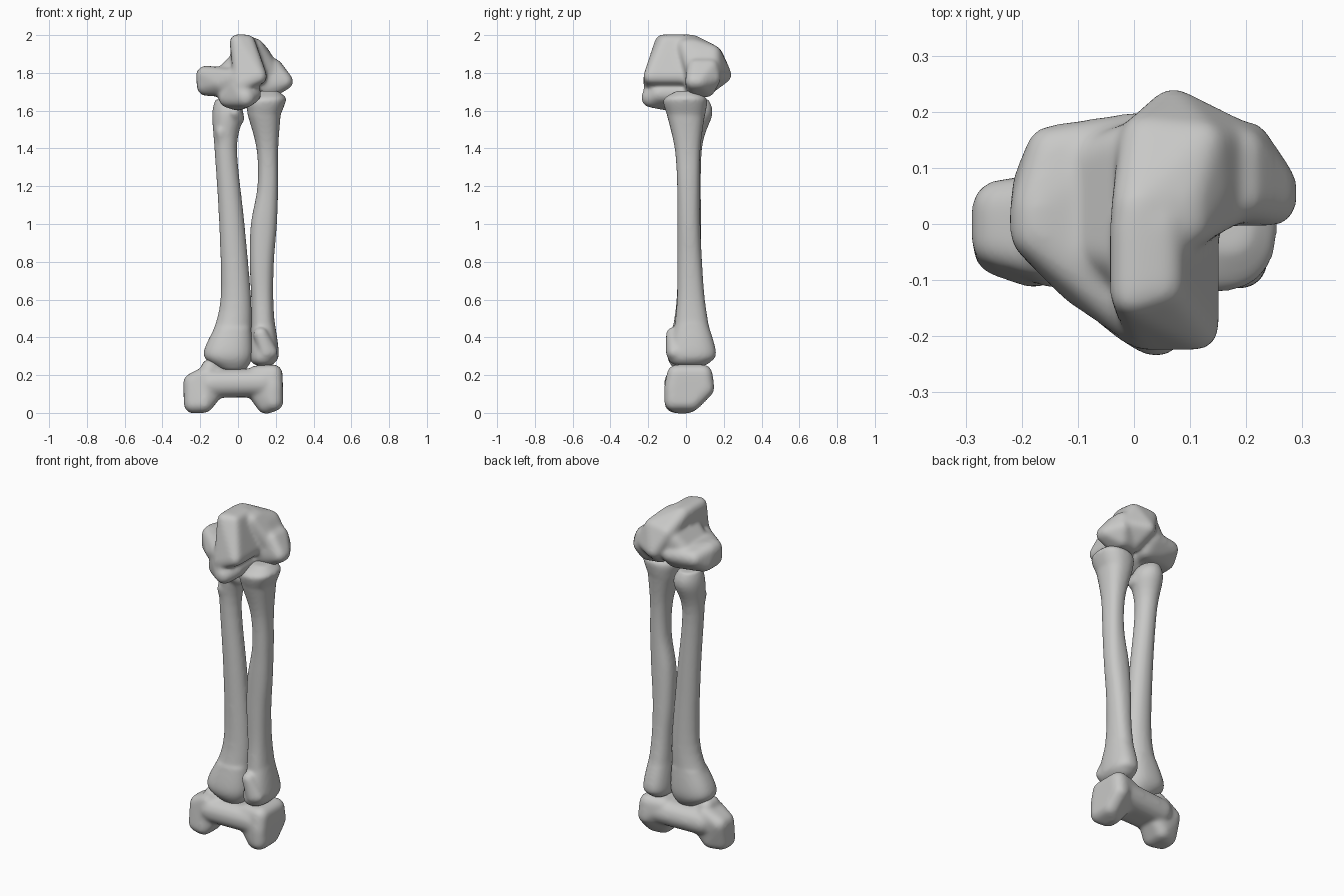
import bpy, bmesh, math
from mathutils import Vector

bone_grey = bpy.data.materials.new("bone_grey")
bone_grey.diffuse_color = (0.58, 0.58, 0.57, 1)

# evenly spread unit directions, used to round every hull corner
DIRS = []
for i in range(90):
    h = 1 - 2 * (i + 0.5) / 90
    a = i * 2.399963
    s = math.sqrt(1 - h * h)
    DIRS.append(Vector((s * math.cos(a), s * math.sin(a), h)))


def lobe(bm, r, *rods):
    """Convex skin around front-to-back rods (x, z, y front, y back)."""
    verts = [bm.verts.new(Vector((x, y, z)) + d * r)
             for x, z, y0, y1 in rods for y in (y0, y1) for d in DIRS]
    bmesh.ops.convex_hull(bm, input=verts)
    loose = [v for v in bm.verts if not v.link_faces]
    bmesh.ops.delete(bm, geom=loose, context='VERTS')


def spline(p0, p1, p2, p3, t):
    return [0.5 * (2 * b + (c - a) * t + (2 * a - 5 * b + 4 * c - d) * t * t
                   + (3 * b - a - 3 * c + d) * t ** 3)
            for a, b, c, d in zip(p0, p1, p2, p3)]


def shaft(bm, *secs, n=36, square=0.85):
    """Loft of squarish ovals given as (z, x min, x max, y min, y max)."""
    full = []
    last = len(secs) - 1
    for i in range(last):
        p = [secs[max(0, min(last, i + k))] for k in (-1, 0, 1, 2)]
        full += [spline(*p, t / 5) for t in range(5)]
    full.append(secs[-1])
    rings = []
    for z, x0, x1, y0, y1 in full:
        ring = []
        for k in range(n):
            a = 2 * math.pi * k / n
            c, s = (math.copysign(abs(f(a)) ** square, f(a)) for f in (math.cos, math.sin))
            ring.append(bm.verts.new(((x0 + x1 + c * (x1 - x0)) / 2,
                                      (y0 + y1 + s * (y1 - y0)) / 2, z)))
        rings.append(ring)
    for a, b in zip(rings, rings[1:]):
        for k in range(n):
            bm.faces.new((a[k], a[(k + 1) % n], b[(k + 1) % n], b[k]))
    bm.faces.new(rings[0])
    bm.faces.new(rings[-1])


def finish(bm, name, soften):
    """Fuse the overlapping pieces into one smooth bone."""
    bmesh.ops.recalc_face_normals(bm, faces=bm.faces)
    me = bpy.data.meshes.new(name)
    bm.to_mesh(me)
    bm.free()
    me.materials.append(bone_grey)
    for p in me.polygons:
        p.use_smooth = True
    ob = bpy.data.objects.new(name, me)
    bpy.context.collection.objects.link(ob)
    r = ob.modifiers.new("fuse", 'REMESH')
    r.mode = 'VOXEL'
    r.voxel_size = 0.0085
    r.use_smooth_shade = True
    s = ob.modifiers.new("soften", 'SMOOTH')
    s.factor = 0.5
    s.iterations = soften


# left long bone: knobbly head on top, broad flare at the bottom
bm = bmesh.new()
shaft(bm, (0.22, -.06, .02, -.04, .04), (0.24, -.11, .05, -.07, .07),
      (0.31, -.183, .078, -.10, .10), (0.45, -.125, .07, -.075, .09))
shaft(bm, (0.40, -.145, .07, -.08, .09), (0.60, -.093, .07, -.05, .085),
      (1.0, -.10, .035, -.04, .08), (1.4, -.125, -.005, -.04, .085),
      (1.58, -.137, .03, -.05, .14), (1.66, -.12, -.01, -.02, .12), square=1)
lobe(bm, .035, (-.02, 1.59, -.03, 0), (0, 1.56, 0, .03))
lobe(bm, .03, (-.09, 1.49, -.02, .02), (-.08, 1.40, 0, .02))
finish(bm, "left_long_bone", 14)

# right long bone: flared plateau on top, front swelling at the bottom
bm = bmesh.new()
shaft(bm, (0.25, .10, .17, -.05, .10), (0.27, .07, .20, -.085, .13),
      (0.32, .06, .216, -.095, .16), (0.48, .07, .195, -.055, .115))
shaft(bm, (0.42, .068, .198, -.065, .128), (0.60, .07, .187, -.048, .10),
      (0.80, .062, .19, -.047, .085), (1.0, .068, .206, -.047, .076),
      (1.2, .103, .213, -.047, .072), (1.4, .098, .213, -.06, .077),
      (1.58, .050, .226, -.102, .10))
shaft(bm, (1.57, .055, .222, -.098, .10), (1.64, .042, .25, -.12, .112),
      (1.67, .06, .253, -.11, .105), (1.705, .12, .21, -.05, .05))
lobe(bm, .04, (.12, .415, -.067, 0), (.15, .32, -.068, 0), (.17, .32, -.06, 0))
finish(bm, "right_long_bone", 14)

# upper joint bone: tall crest, rear mass, side knob, low wing, front condyle
bm = bmesh.new()
lobe(bm, .042, (-.002, 1.963, -.125, 0), (.05, 1.96, -.11, 0),
     (.112, 1.78, -.185, -.02), (.02, 1.74, -.185, 0))
lobe(bm, .048, (.005, 1.957, 0, .03), (.09, 1.935, 0, .04), (.02, 1.89, .13, .15),
     (.12, 1.90, .05, .14), (.07, 1.79, .12, .195), (.18, 1.80, .05, .14),
     (.10, 1.72, .04, .10))
lobe(bm, .045, (.247, 1.755, .04, .07), (.19, 1.83, .05, .13), (.20, 1.77, .06, .14),
     (.18, 1.715, .05, .11), (.10, 1.72, .04, .10))
# wing: flat shelf with a slope up to the crest and a taper below
lobe(bm, .05, (-.172, 1.788, -.015, .03), (-.168, 1.728, -.02, .07),
     (-.145, 1.77, 0, .128), (-.09, 1.745, -.10, .12), (0, 1.77, -.16, .15),
     (0, 1.72, -.14, .10))
lobe(bm, .05, (-.09, 1.77, -.03, .10), (-.01, 1.85, -.05, .13), (0, 1.75, -.13, .13))
lobe(bm, .053, (.04, 1.668, -.186, -.11), (-.05, 1.668, -.12, -.03),
     (.07, 1.69, -.14, 0), (0, 1.652, -.10, -.05), (0, 1.73, -.16, 0))
finish(bm, "upper_joint_bone", 26)

# lower joint bone: two blocky ends joined by an arched bridge
bm = bmesh.new()
lobe(bm, .05, (-.24, .16, -.03, .03), (-.237, .047, -.045, 0),
     (-.18, .05, -.065, .02), (-.16, .20, -.05, .04), (-.10, .15, -.02, .03))
lobe(bm, .045, (-.15, .24, -.03, .02), (-.14, .18, -.04, .04), (-.09, .19, -.02, .02))
lobe(bm, .076, (-.14, .155, -.04, .04), (.13, .16, -.04, .06))
lobe(bm, .052, (.185, .205, -.05, .09), (.188, .06, -.065, .03), (.187, .13, -.065, .10),
     (.10, .20, -.04, .07), (.15, .046, -.04, .0), (.09, .13, -.03, .04))
finish(bm, "lower_joint_bone", 24)
